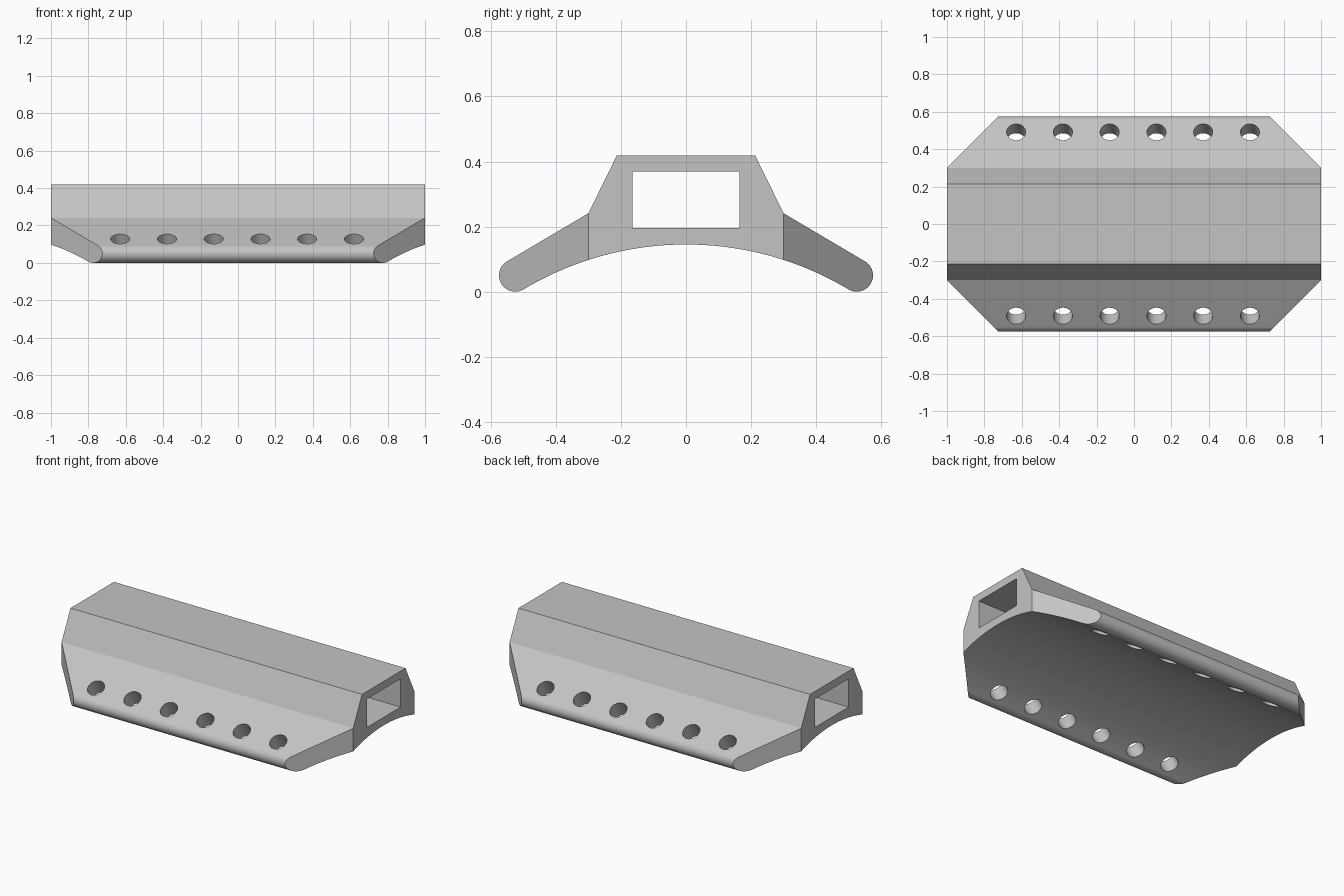
import bpy, bmesh, math
from mathutils import Matrix, Vector

cube = bpy.data.objects.get("Cube")
if cube:
    bpy.data.objects.remove(cube, do_unlink=True)

# Material
grey = bpy.data.materials.new("plain_grey")
grey.use_nodes = True
colour = (0.55, 0.55, 0.55, 1)
grey.diffuse_color = colour
grey.node_tree.nodes["Principled BSDF"].inputs["Base Color"].default_value = colour

SHOULDER = 0.30      # where the wings and the corner cuts begin
TIP, TIP_R = Vector((0.525, 0.05)), 0.05
ARC_R, ARC_TOP = 0.973, 0.145


def add_object(name, bm):
    bmesh.ops.recalc_face_normals(bm, faces=bm.faces)
    mesh = bpy.data.meshes.new(name)
    bm.to_mesh(mesh)
    bm.free()
    mesh.materials.append(grey)
    obj = bpy.data.objects.new(name, mesh)
    bpy.context.collection.objects.link(obj)
    return obj


# Half profile (y, z) from the top edge round the wing tip
half = [(0.213, 0.418), (SHOULDER, 0.241)]
steps = 20
for i in range(steps + 1):
    a = math.radians(60 - 180 * i / steps)
    half.append((TIP.x + TIP_R * math.cos(a), TIP.y + TIP_R * math.sin(a)))

# Curved underside, from just inside the tip to the centre line
arc = []
for i in range(19, 0, -1):
    y = i * 0.025
    arc.append((y, ARC_TOP - ARC_R + math.sqrt(ARC_R ** 2 - y * y)))
half += arc
profile = half + [(0, ARC_TOP)] + [(-y, z) for y, z in reversed(half)]

# Body: long extrusion whose ends taper at 45 degrees along the wings
bm = bmesh.new()


def end_x(y):
    return min(1, 1 + SHOULDER - abs(y))


ends = [[bm.verts.new((s * end_x(y), y, z)) for y, z in profile] for s in (-1, 1)]
n = len(profile)
for i in range(n):
    j = (i + 1) % n
    bm.faces.new((ends[0][i], ends[0][j], ends[1][j], ends[1][i]))
for ring in ends:
    bm.faces.new([v for v in ring if abs(v.co.y) < SHOULDER + 1e-4])
    for s in (-1, 1):
        bm.faces.new([v for v in ring if s * v.co.y > SHOULDER - 1e-4])
body = add_object("rail_body", bm)

# Cutter: rectangular tunnel
bm = bmesh.new()
bmesh.ops.create_cube(bm, size=1, matrix=Matrix.Translation((0, 0, 0.2825))
                      @ Matrix.Diagonal((2.4, 0.33, 0.175, 1)))
cutters = [add_object("tunnel_cutter", bm)]

# Cutter: rows of round holes square to each wing
bm = bmesh.new()
for s in (-1, 1):
    for i in range(6):
        place = (Matrix.Translation((-0.63 + 0.25 * i, s * 0.4925, 0.13))
                 @ Matrix.Rotation(-s * math.radians(30), 4, 'X'))
        bmesh.ops.create_cone(bm, cap_ends=True, segments=40, radius1=0.051,
                              radius2=0.051, depth=0.4, matrix=place)
cutters.append(add_object("hole_cutter", bm))

# Apply the cuts
bpy.context.view_layer.objects.active = body
for cutter in cutters:
    cutter.hide_render = True
    mod = body.modifiers.new("cut", 'BOOLEAN')
    mod.operation = 'DIFFERENCE'
    mod.solver = 'EXACT'
    mod.object = cutter
    bpy.ops.object.modifier_apply(modifier=mod.name)
for cutter in cutters:
    bpy.data.objects.remove(cutter, do_unlink=True)

# Smooth curved faces, sharp edges elsewhere
bpy.ops.object.select_all(action='DESELECT')
body.select_set(True)
bpy.ops.object.shade_smooth_by_angle(angle=math.radians(25))
